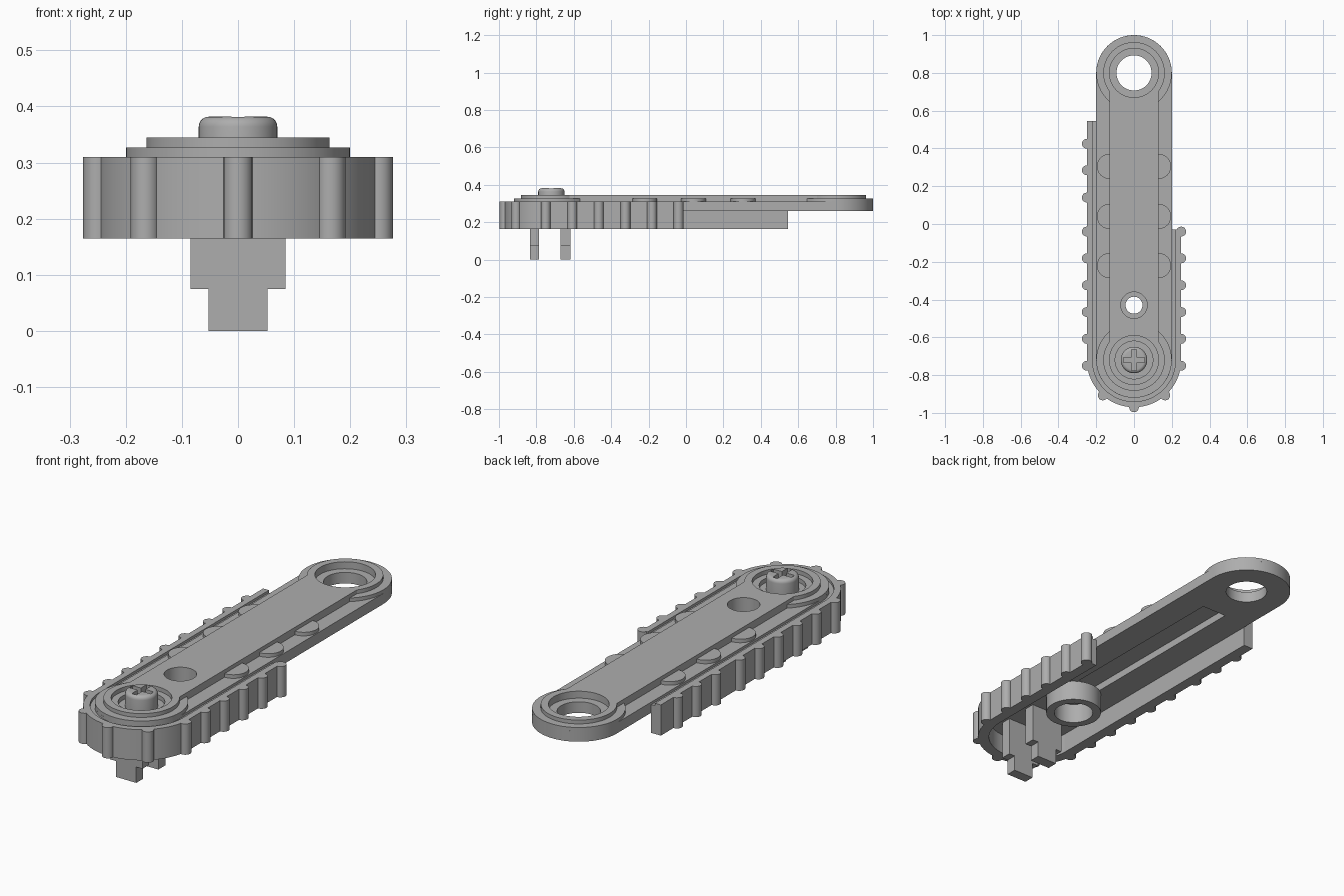
import bpy, bmesh
from math import pi, cos, sin, acos

cube = bpy.data.objects.get("Cube")
if cube:
    bpy.data.objects.remove(cube)

grey = bpy.data.materials.new("plain_grey")
grey.use_nodes = True
grey.diffuse_color = (0.42, 0.42, 0.42, 1)
grey.node_tree.nodes["Principled BSDF"].inputs["Base Color"].default_value = (0.42, 0.42, 0.42, 1)

FRONT, REAR, PEG_HOLE = -0.72, 0.8, -0.43
parts = []


def arc(x, y, r, a0, a1, n=40):
    return [(x + r * cos(a0 + (a1 - a0) * i / n), y + r * sin(a0 + (a1 - a0) * i / n)) for i in range(n + 1)]


def circle(x, y, r, n=48):
    return arc(x, y, r, 0, 2 * pi, n)[:-1]


def rect(x0, x1, y0, y1):
    return [(x0, y0), (x1, y0), (x1, y1), (x0, y1)]


def link(r, neck):
    """Two round ends joined by a straight neck of the given half width."""
    b = acos(neck / r)
    return arc(0, REAR, r, -b, pi + b) + arc(0, FRONT, r, pi - b, 2 * pi + b)


def prism(name, outlines, z0, z1):
    """Extrude one or more flat outlines between two heights."""
    bm = bmesh.new()
    for pts in outlines:
        low = [bm.verts.new((x, y, z0)) for x, y in pts]
        high = [bm.verts.new((x, y, z1)) for x, y in pts]
        bm.faces.new(low[::-1])
        bm.faces.new(high)
        for i in range(len(pts)):
            j = (i + 1) % len(pts)
            bm.faces.new((low[i], low[j], high[j], high[i]))
    bmesh.ops.recalc_face_normals(bm, faces=bm.faces)
    mesh = bpy.data.meshes.new(name)
    bm.to_mesh(mesh)
    bm.free()
    mesh.materials.append(grey)
    ob = bpy.data.objects.new(name, mesh)
    bpy.context.collection.objects.link(ob)
    parts.append(ob)
    return ob


def cut(ob, cutters):
    """Subtract prisms given as (outline, z0, z1), then drop the cutters."""
    helpers = []
    for outline, z0, z1 in cutters:
        h = prism("cutter", [outline], z0, z1)
        parts.remove(h)
        h.hide_render = True
        m = ob.modifiers.new("cut", 'BOOLEAN')
        m.operation, m.solver, m.object = 'DIFFERENCE', 'EXACT', h
        helpers.append(h)
    deps = bpy.context.evaluated_depsgraph_get()
    mesh = bpy.data.meshes.new_from_object(ob.evaluated_get(deps))
    ob.modifiers.clear()
    ob.data = mesh
    for h in helpers:
        bpy.data.objects.remove(h)


# Stepped arm: base plate, collar layer and raised top bar
rear_hole = (circle(0, REAR, 0.093), 0.2, 0.4)
rear_recess = (circle(0, REAR, 0.13), 0.312, 0.4)
front_recess = (circle(0, FRONT, 0.13), 0.325, 0.4)
screw_well = (circle(0, FRONT, 0.1), 0.305, 0.4)
peg_recess = (circle(0, PEG_HOLE, 0.07), 0.28, 0.4)
peg_hole = (circle(0, PEG_HOLE, 0.045), 0.2, 0.4)
under_slot = (rect(-0.065, 0.065, -0.36, 0.57), 0.2, 0.295)

base = prism("base_plate", [link(0.2, 0.2)], 0.26, 0.31)
cut(base, [rear_hole, screw_well, peg_recess, peg_hole, under_slot])
collar = prism("collar_layer", [link(0.2, 0.13)], 0.31, 0.327)
cut(collar, [rear_hole, rear_recess, front_recess, screw_well, peg_recess])
bar = prism("top_bar", [link(0.163, 0.13)], 0.327, 0.345)
cut(bar, [rear_recess, front_recess, peg_recess])

# Half-round tabs along both edges of the bar
tabs = []
for y in (-0.22, 0.04, 0.305):
    tabs.append(arc(0.13, y, 0.066, -pi / 2, pi / 2, 24))
    tabs.append(arc(-0.13, y, 0.066, pi / 2, 3 * pi / 2, 24))
prism("edge_tabs", tabs, 0.31, 0.327)


# Belt wrapped round the front end, longer on the right side
def belt(r_in, r_out):
    ends = [(-r_out, 0.545)] + arc(0, FRONT, r_out, pi, 2 * pi) + [(r_out, -0.03)]
    inner = [(-r_in, 0.545)] + arc(0, FRONT, r_in, pi, 2 * pi) + [(r_in, -0.03)]
    return ends + inner[::-1]


prism("belt", [belt(0.22, 0.25)], 0.165, 0.31)
prism("belt_lining", [belt(0.2, 0.22)], 0.165, 0.298)

# Round cleats on the belt
spots = [(-0.25, y) for y in (0.425, 0.285, 0.14)]
for side in (-0.25, 0.25):
    spots += [(side, -0.04 - 0.142 * i) for i in range(6)]
spots += [(0.25 * cos(a), FRONT + 0.25 * sin(a)) for a in (-pi / 2, -0.27 * pi, -0.73 * pi)]
prism("belt_cleats", [circle(x, y, 0.026, 20) for x, y in spots], 0.165, 0.31)

# Hollow boss under the peg hole
boss = prism("peg_boss", [circle(0, PEG_HOLE, 0.125)], 0.165, 0.26)
cut(boss, [(circle(0, PEG_HOLE, 0.088), 0.1, 0.3)])

# Stepped clip legs
for name, y0, y1 in (("front", -0.835, -0.785), ("rear", -0.67, -0.618)):
    prism(name + "_leg", [rect(-0.085, 0.085, y0, y1)], 0.075, 0.26)
    prism(name + "_leg_tip", [rect(-0.053, 0.053, y0, y1)], 0, 0.075)

# Screw with rounded head and cross slot
screw = prism("screw", [circle(0, FRONT, 0.07)], 0.3, 0.382)
bm = bmesh.new()
bm.from_mesh(screw.data)
rim = [e for e in bm.edges if all(v.co.z > 0.38 for v in e.verts)]
bmesh.ops.bevel(bm, geom=rim, offset=0.018, segments=5, profile=0.5, affect='EDGES')
bm.to_mesh(screw.data)
bm.free()
w, s = 0.055, 0.012
cut(screw, [(rect(-w, w, FRONT - s, FRONT + s), 0.352, 0.4),
            (rect(-s, s, FRONT - w, FRONT + w), 0.352, 0.4)])

# Smooth round walls while keeping edges sharp
bpy.ops.object.select_all(action='DESELECT')
for ob in parts:
    ob.select_set(True)
bpy.context.view_layer.objects.active = base
bpy.ops.object.shade_smooth_by_angle(angle=pi / 6)
